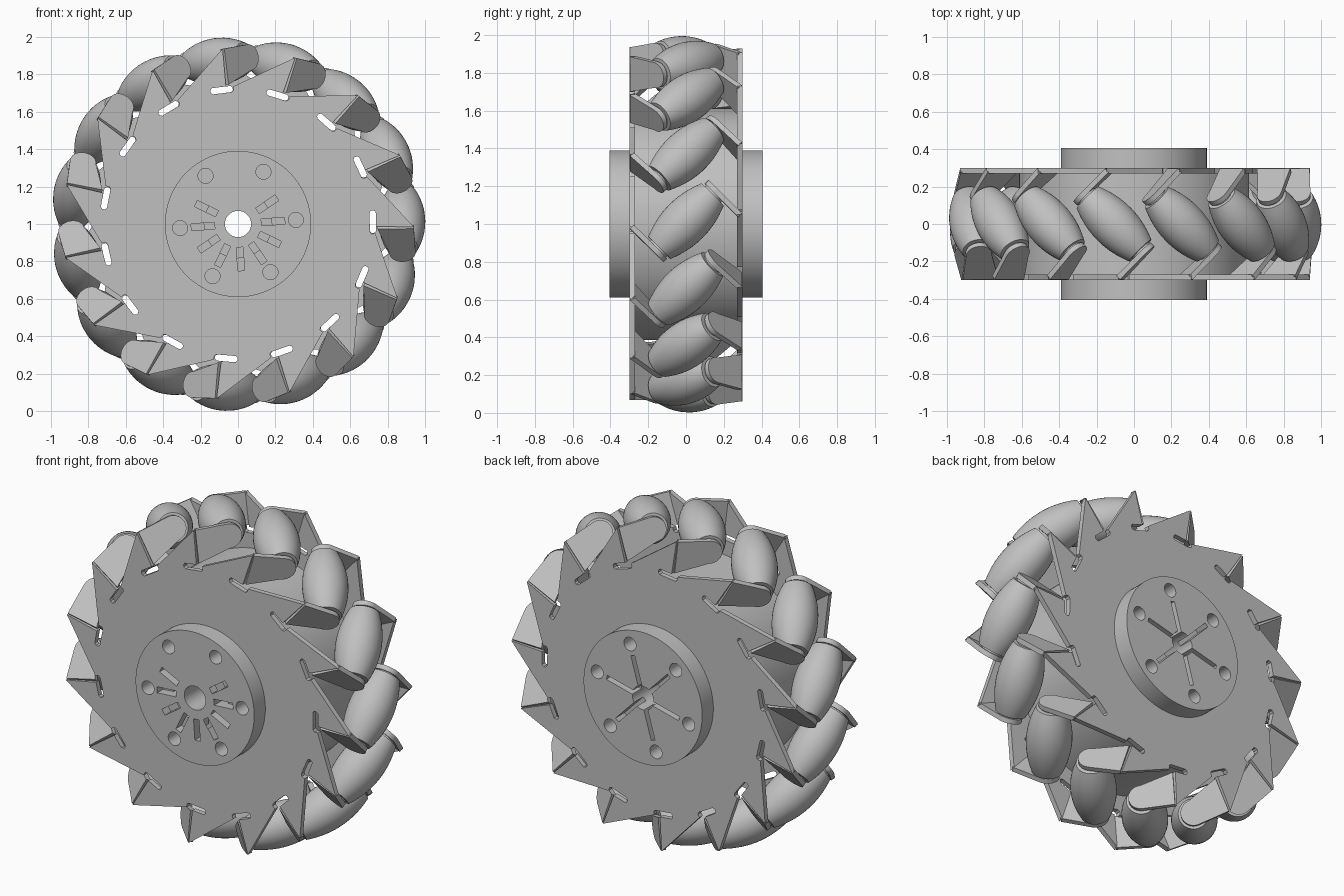
import bpy, bmesh
from math import radians, cos, sin, pi
from mathutils import Matrix, Vector

if "Cube" in bpy.data.objects:
    bpy.data.objects.remove(bpy.data.objects["Cube"], do_unlink=True)

COUNT = 15
STEP = 360 / COUNT
AXIS_R = 0.875          # distance of roller axes from the wheel centre

grey = bpy.data.materials.new("mid_grey")
grey.use_nodes = True
COLOUR = (0.53, 0.53, 0.53, 1)
grey.diffuse_color = COLOUR
grey.node_tree.nodes["Principled BSDF"].inputs["Base Color"].default_value = COLOUR

# Wheel frame, and the two side frames whose local z points outwards
wheel = Matrix.Translation((0, 0, 1)) @ Matrix.Rotation(radians(-1), 4, 'Y')
half_turn = Matrix.Rotation(pi, 4, 'X')
front = Matrix.Rotation(pi / 2, 4, 'X')
back = half_turn @ front


def polar(r, deg):
    return (r * cos(radians(deg)), r * sin(radians(deg)))


def place(name, mesh, matrix):
    ob = bpy.data.objects.new(name, mesh)
    bpy.context.collection.objects.link(ob)
    ob.matrix_world = wheel @ matrix
    return ob


def finish(bm, name):
    bmesh.ops.recalc_face_normals(bm, faces=bm.faces)
    mesh = bpy.data.meshes.new(name)
    bm.to_mesh(mesh)
    bm.free()
    mesh.materials.append(grey)
    return mesh


def prism(name, outline, z0, z1):
    """Flat outline pulled from z0 to z1."""
    bm = bmesh.new()
    face = bm.faces.new([bm.verts.new((x, y, z0)) for x, y in outline])
    pulled = bmesh.ops.extrude_face_region(bm, geom=[face])["geom"]
    bmesh.ops.translate(bm, vec=(0, 0, z1 - z0),
                        verts=[v for v in pulled if isinstance(v, bmesh.types.BMVert)])
    return finish(bm, name)


def disc(r, centre=(0, 0), sides=96):
    return [(centre[0] + r * cos(2 * pi * i / sides),
             centre[1] + r * sin(2 * pi * i / sides)) for i in range(sides)]


def bar(r0, r1, width, deg):
    c, s, w = cos(radians(deg)), sin(radians(deg)), width / 2
    return [(r * c - t * s, r * s + t * c)
            for r, t in ((r0, -w), (r1, -w), (r1, w), (r0, w))]


def lathe(name, profile, sides=40):
    """Profile of (radius, z) turned about z."""
    bm = bmesh.new()
    verts = [bm.verts.new((r, 0, z)) for r, z in profile]
    edges = [bm.edges.new(pair) for pair in zip(verts, verts[1:])]
    bmesh.ops.spin(bm, geom=verts + edges, cent=(0, 0, 0), axis=(0, 0, 1),
                   angle=2 * pi, steps=sides, use_merge=True)
    bmesh.ops.remove_doubles(bm, verts=bm.verts, dist=1e-5)
    return finish(bm, name)


def smooth(ob):
    bpy.ops.object.select_all(action='DESELECT')
    ob.select_set(True)
    bpy.context.view_layer.objects.active = ob
    bpy.ops.object.shade_smooth_by_angle(angle=radians(30))


def carve(ob, outline, z0, z1, matrix):
    """Cut a prism out of an object and throw the cutter away."""
    cutter = place("cutter", prism("cutter", outline, z0, z1), matrix)
    cutter.hide_render = True
    mod = ob.modifiers.new("cut", 'BOOLEAN')
    mod.operation, mod.solver, mod.object = 'DIFFERENCE', 'EXACT', cutter
    bpy.context.view_layer.update()
    bpy.context.view_layer.objects.active = ob
    bpy.ops.object.modifier_apply(modifier=mod.name)
    mesh = cutter.data
    bpy.data.objects.remove(cutter)
    bpy.data.meshes.remove(mesh)


def bore(ob, matrix):
    carve(ob, disc(0.07, sides=48), -0.6, 0.6, matrix)


# Drum between the side plates
drum = place("drum", prism("drum", disc(0.615), -0.275, 0.275), front)
bore(drum, front)
smooth(drum)

# Pinwheel side plates: a relief slot, then a tooth with its fold line
outline = []
for k in range(COUNT):
    a = k * STEP
    outline += [polar(r, a + d) for r, d in (
        (0.735, -5), (0.715, -5.2), (0.705, -4.3), (0.705, 4),
        (0.715, 4.8), (0.728, 4.7), (0.738, 4), (0.738, -2), (0.94, -2))]
for side, matrix in (("front", front), ("back", back)):
    plate = place(side + "_plate", prism(side + "_plate", outline, 0.27, 0.30), matrix)
    bore(plate, matrix)

    # Hub disc with its bolt holes
    hub = place(side + "_hub", prism(side + "_hub", disc(0.39), 0.295, 0.405), matrix)
    bore(hub, matrix)
    turn = 3 if side == "front" else 47
    for k in range(6):
        carve(hub, disc(0.04, polar(0.31, turn + 60 * k), 24), 0.305, 0.5, matrix)
    # Short stepped grooves at the front, long ones meeting the bore at the back
    if side == "front":
        for k in range(-5, 4):
            deg = turn + 30 * (k - 2)
            carve(hub, bar(0.125, 0.25, 0.036, deg), 0.35, 0.5, matrix)
            carve(hub, bar(0.125, 0.18, 0.036, deg), 0.32, 0.5, matrix)
    else:
        for k in range(6):
            carve(hub, bar(0.03, 0.245, 0.026, turn + 60 * k), 0.32, 0.5, matrix)
    smooth(hub)

# Folded tab: x is radial, y runs from the fold to the rounded end
tab_outline = [(0.745, -0.18), (0.938, -0.18)]
tab_outline += [(AXIS_R + 0.07 * cos(pi * i / 14), 0.07 * sin(pi * i / 14))
                for i in range(15)]
tab_mesh = prism("tab", tab_outline, -0.238, -0.21)

# Barrel roller with a small spacer on each end
HALF = 0.2
barrel = [(0.125 - 0.042 * (i / 8) ** 2, HALF * i / 8) for i in range(-8, 9)]
spacer = [(0.0, HALF + 0.012), (0.06, HALF + 0.012), (0.06, HALF)]
profile = [(r, -z) for r, z in spacer] + barrel + spacer[::-1]
roller_mesh = lathe("roller", profile)

# Skewed frame: radial, along the tab, along the roller axis
skew = Matrix((Vector((1, 0, 0)), Vector((0, 1, -1)).normalized(),
               Vector((0, 1, 1)).normalized())).transposed().to_4x4()
on_axis = skew @ Matrix.Translation((AXIS_R, 0, 0))

for k in range(COUNT):
    spin = Matrix.Rotation(radians(-k * STEP), 4, 'Y')
    roller = place("roller", roller_mesh, spin @ on_axis)
    front_tab = place("front_tab", tab_mesh, spin @ skew)
    place("back_tab", tab_mesh, spin @ half_turn @ skew)
    if k == 0:
        smooth(roller)
        smooth(front_tab)
